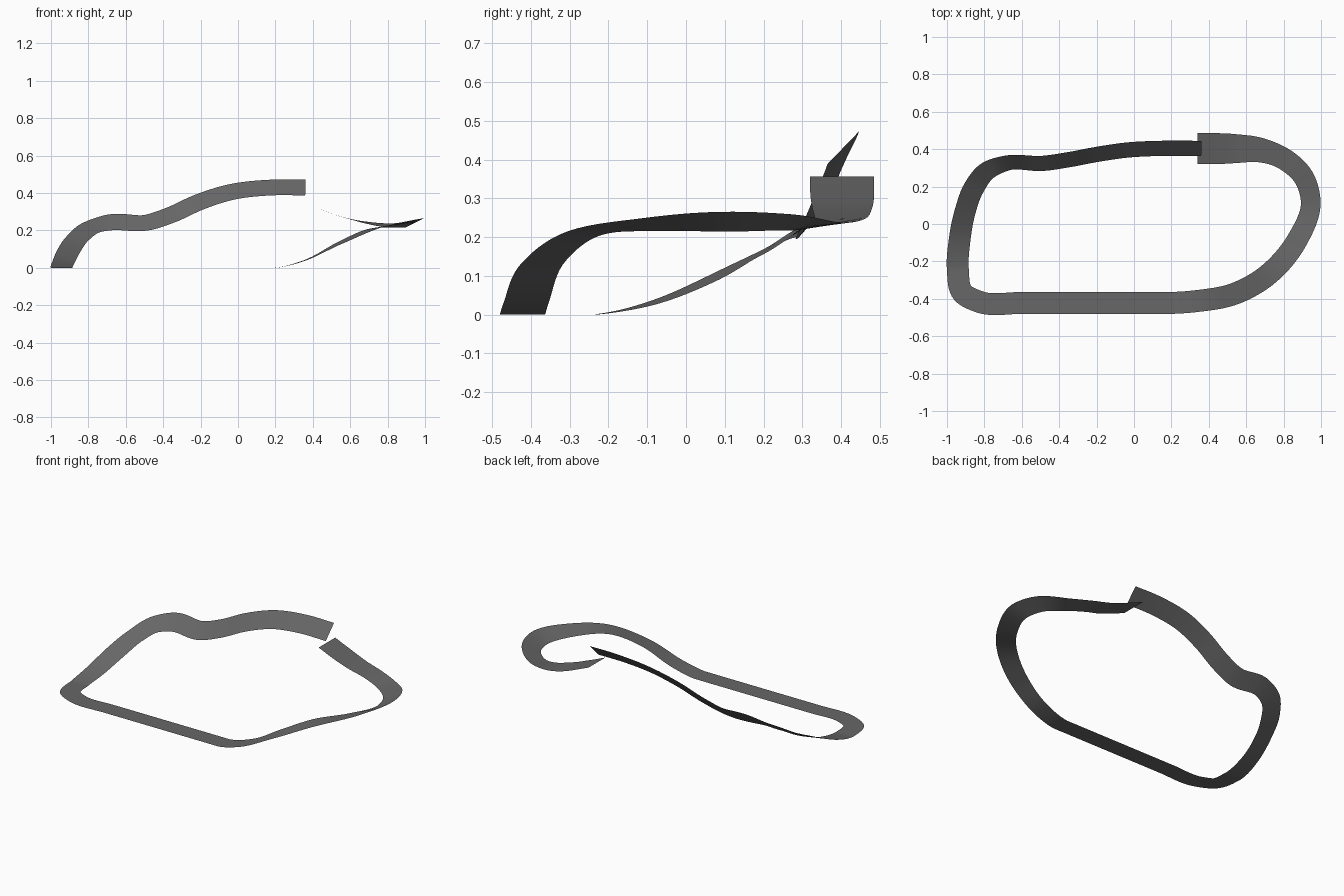
import bpy, math
from mathutils import Vector

if "Cube" in bpy.data.objects:
    bpy.data.objects.remove(bpy.data.objects["Cube"])

# Track stations: centre x, y, z and bank in degrees (outer edge raised)
STATIONS = [
    (.36, .404, .429, 46), (.18, .405, .429, 46), (-.04, .395, .404, 46),
    (-.21, .370, .350, 46), (-.36, .342, .282, 46), (-.49, .324, .241, 46),
    (-.68, .326, .243, 46), (-.785, .284, .215, 31), (-.855, .195, .160, 19),
    (-.902, .07, .095, 17), (-.933, -.09, .030, 8), (-.942, -.24, 0, 0),
    (-.917, -.367, 0, 0), (-.83, -.415, 0, 0), (-.6, -.422, 0, 0),
    (-.5, -.422, 0, 0), (.1, -.422, 0, 0), (.2, -.422, 0, 0),
    (.345, -.411, .035, 0), (.54, -.372, .130, 0), (.72, -.268, .208, 4),
    (.87, -.09, .232, 16), (.945, .12, .240, 26), (.91, .245, .238, 21),
    (.79, .355, .229, 8), (.67, .396, .245, 2), (.54, .403, .277, 0),
    (.44, .403, .315, 0), (.34, .403, .357, 0),
]
STEPS = 10
pts = [Vector(s) for s in STATIONS]
n = len(pts)

# Distance along the track at each station
dist = [0.0]
for a, b in zip(pts, pts[1:]):
    dist.append(dist[-1] + (b.xyz - a.xyz).length)


def slope(i):
    """Finite-difference slope at a station, weighted by spacing."""
    if i == 0:
        return (pts[1] - pts[0]) / dist[1]
    if i == n - 1:
        return (pts[-1] - pts[-2]) / (dist[-1] - dist[-2])
    h0, h1 = dist[i] - dist[i - 1], dist[i + 1] - dist[i]
    d0, d1 = (pts[i] - pts[i - 1]) / h0, (pts[i + 1] - pts[i]) / h1
    return (d0 * h1 + d1 * h0) / (h0 + h1)


# Smooth centreline with bank and distance
slopes = [slope(i) for i in range(n)]
samples = []
for i in range(n - 1):
    h = dist[i + 1] - dist[i]
    for k in range(STEPS + (i == n - 2)):
        t = k / STEPS
        p = (pts[i] * (2*t**3 - 3*t**2 + 1) + slopes[i] * (h * (t**3 - 2*t**2 + t))
             + pts[i + 1] * (3*t**2 - 2*t**3) + slopes[i + 1] * (h * (t**3 - t**2)))
        samples.append((p.xyz, p.w, dist[i] + t * h))

# Ribbon edges, widening toward the ramp end
verts = []
for i, (c, bank, d) in enumerate(samples):
    tan = (samples[min(i + 1, len(samples) - 1)][0] - samples[max(i - 1, 0)][0]).normalized()
    out = Vector((tan.y, -tan.x, 0)).normalized()
    up = out.cross(tan)
    s = min(max((0.5 - (dist[-1] - d)) / 0.4, 0), 1)
    half = (0.117 + 0.048 * s * s * (3 - 2 * s)) / 2
    b = math.radians(bank)
    side = (out * math.cos(b) + up * math.sin(b)) * half
    for p in (c - side, c + side):
        verts.append((p.x, p.y, max(p.z, 0)))

faces = [(2*i, 2*i + 1, 2*i + 3, 2*i + 2) for i in range(len(samples) - 1)]
mesh = bpy.data.meshes.new("track_ribbon")
mesh.from_pydata(verts, [], faces)
mesh.shade_smooth()

# Asphalt colour
mat = bpy.data.materials.new("dark grey asphalt")
mat.diffuse_color = (0.135, 0.135, 0.135, 1)
mat.use_nodes = True
mat.node_tree.nodes["Principled BSDF"].inputs["Base Color"].default_value = mat.diffuse_color
mesh.materials.append(mat)
track = bpy.data.objects.new("track_ribbon", mesh)
bpy.context.collection.objects.link(track)
